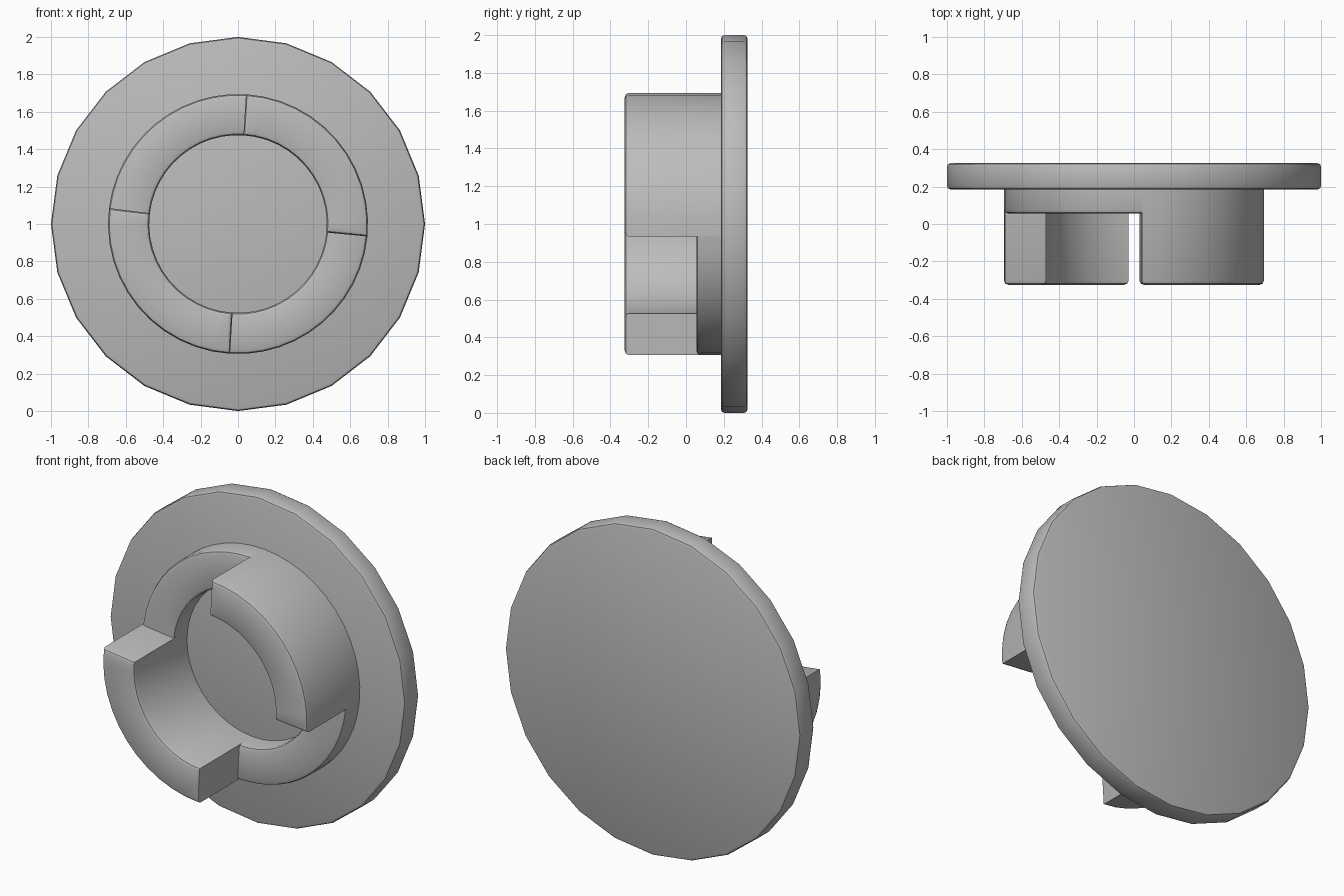
import bpy, bmesh, math

if "Cube" in bpy.data.objects:
    bpy.data.objects.remove(bpy.data.objects["Cube"], do_unlink=True)

CENTRE_Z = 1.0
BACK, FLANGE, RING, TIP = 0.325, 0.185, 0.055, -0.325   # depths along y
R_IN, R_OUT = 0.475, 0.695

grey = bpy.data.materials.new("plain grey")
grey.use_nodes = True
colour = (0.5, 0.5, 0.5, 1)
grey.diffuse_color = colour
grey.node_tree.nodes["Principled BSDF"].inputs["Base Color"].default_value = colour


def finish(name, bm):
    bmesh.ops.recalc_face_normals(bm, faces=bm.faces[:])
    mesh = bpy.data.meshes.new(name)
    bm.to_mesh(mesh)
    bm.free()
    mesh.materials.append(grey)
    ob = bpy.data.objects.new(name, mesh)
    bpy.context.collection.objects.link(ob)
    ob.location.z = CENTRE_Z
    bpy.ops.object.select_all(action='DESELECT')
    ob.select_set(True)
    bpy.context.view_layer.objects.active = ob
    bpy.ops.object.shade_smooth_by_angle(angle=math.radians(25))
    return ob


def round_edges(bm, edges, width):
    bmesh.ops.bevel(bm, geom=edges, offset=width, segments=2,
                    profile=0.5, affect='EDGES')


def flange(name, sides=24):
    """Flat disc facing the front with softened rims."""
    bm = bmesh.new()
    ring = [bm.verts.new((math.cos(a), BACK, math.sin(a)))
            for a in (2 * math.pi * i / sides for i in range(sides))]
    cap = bm.faces.new(ring)
    out = bmesh.ops.extrude_face_region(bm, geom=[cap], use_keep_orig=True)
    for v in out["geom"]:
        if isinstance(v, bmesh.types.BMVert):
            v.co.y = FLANGE
    rims = [e for e in bm.edges if abs(e.verts[0].co.y - e.verts[1].co.y) < 1e-4]
    round_edges(bm, rims, 0.018)
    return finish(name, bm)


def sector(name, start, end, front, round_ends, steps=12):
    """Ring sector between two angles, from the flange to the given depth."""
    bm = bmesh.new()
    rows = []
    for i in range(steps + 1):
        a = math.radians(start + (end - start) * i / steps)
        rows.append([bm.verts.new((r * math.cos(a), y, r * math.sin(a)))
                     for r, y in ((R_IN, FLANGE + 0.01), (R_OUT, FLANGE + 0.01),
                                  (R_OUT, front), (R_IN, front))])
    for a, b in zip(rows, rows[1:]):
        for k in range(4):
            bm.faces.new((a[k], a[(k + 1) % 4], b[(k + 1) % 4], b[k]))
    bm.faces.new(rows[0])
    bm.faces.new(rows[-1])
    # Soften the two front arcs, and the free ends of tall sectors
    edges = [bm.edges.get((a[k], b[k])) for a, b in zip(rows, rows[1:]) for k in (2, 3)]
    if round_ends:
        edges += [bm.edges.get((r[2], r[3])) for r in (rows[0], rows[-1])]
    round_edges(bm, edges, 0.022)
    return finish(name, bm)


flange("flange")

# Two tall jaws alternate with two low collar pieces
sector("upper_left_jaw", -5.5, 86.5, TIP, True)
sector("upper_right_collar", 86.5, 173, RING, False)
sector("lower_right_jaw", 173, 266.5, TIP, True)
sector("lower_left_collar", 266.5, 354.5, RING, False)
